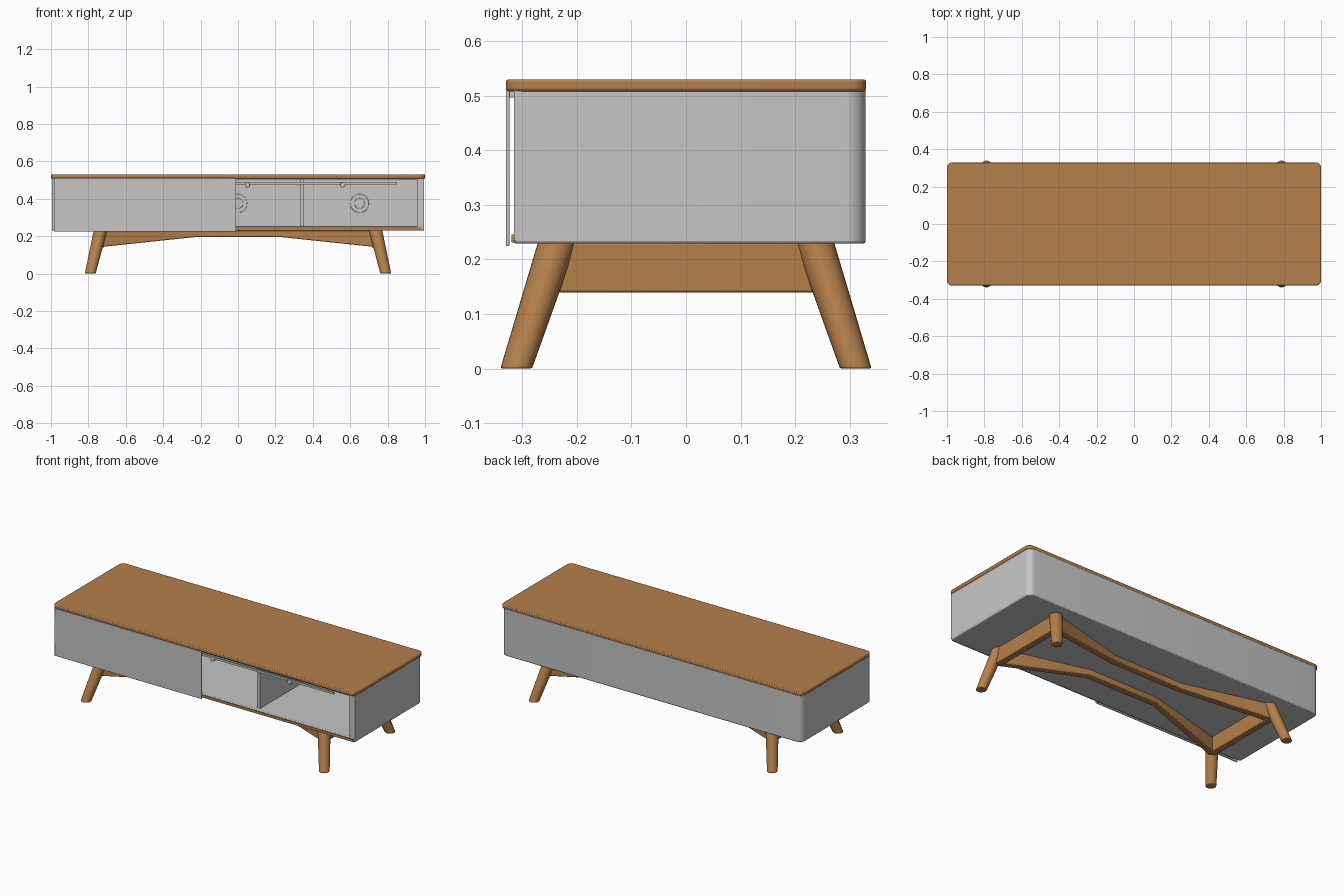
import bpy, bmesh, math
from mathutils import Vector

old = bpy.data.objects.get("Cube")
if old:
    bpy.data.objects.remove(old, do_unlink=True)


def material(name, rgb):
    m = bpy.data.materials.new(name)
    m.use_nodes = True
    m.diffuse_color = (*rgb, 1)
    bsdf = m.node_tree.nodes["Principled BSDF"]
    bsdf.inputs["Base Color"].default_value = (*rgb, 1)
    bsdf.inputs["Roughness"].default_value = 0.6
    return m


wood = material("warm wood", (0.46, 0.215, 0.07))
grey = material("light grey lacquer", (0.57, 0.56, 0.56))
made = []


def finish(name, bm, mat, bevel=0.0):
    bmesh.ops.recalc_face_normals(bm, faces=bm.faces)
    mesh = bpy.data.meshes.new(name)
    bm.to_mesh(mesh)
    bm.free()
    ob = bpy.data.objects.new(name, mesh)
    bpy.context.collection.objects.link(ob)
    mesh.materials.append(mat)
    if bevel:
        mod = ob.modifiers.new("soft edges", "BEVEL")
        mod.width, mod.segments, mod.limit_method = bevel, 2, "ANGLE"
        mod.angle_limit = math.radians(40)
    made.append(ob)
    return ob


def box(name, lo, hi, mat, bevel=0.0):
    bm = bmesh.new()
    bmesh.ops.create_cube(bm, size=1)
    lo, hi = Vector(lo), Vector(hi)
    for v in bm.verts:
        v.co = (lo + hi) / 2 + v.co * (hi - lo)
    return finish(name, bm, mat, bevel)


def prism(name, outline, z0, z1, mat, bevel=0.0):
    bm = bmesh.new()
    face = bm.faces.new([bm.verts.new((x, y, z0)) for x, y in outline])
    ext = bmesh.ops.extrude_face_region(bm, geom=[face])
    for v in ext["geom"]:
        if isinstance(v, bmesh.types.BMVert):
            v.co.z = z1
    return finish(name, bm, mat, bevel)


def corner(cx, cy, r, start, steps=6):
    angles = [math.radians(start + 90 * i / steps) for i in range(steps + 1)]
    return [(cx + r * math.cos(a), cy + r * math.sin(a)) for a in angles]


def footprint(w, front, back, rf, rb):
    return (corner(w - rb, back - rb, rb, 0) + corner(rb - w, back - rb, rb, 90)
            + corner(rf - w, front + rf, rf, 180) + corner(w - rf, front + rf, rf, 270))


def beam(name, stations, thick, top):
    # stations hold x, y and the height of the lower edge
    bm = bmesh.new()
    rings = []
    for x, y, z in stations:
        ox, oy = thick[0] / 2, thick[1] / 2
        rings.append([bm.verts.new(c) for c in (
            (x - ox, y - oy, z), (x + ox, y + oy, z),
            (x + ox, y + oy, top), (x - ox, y - oy, top))])
    for a, b in zip(rings, rings[1:]):
        for i in range(4):
            j = (i + 1) % 4
            bm.faces.new((a[i], a[j], b[j], b[i]))
    bm.faces.new(rings[0])
    bm.faces.new(rings[-1][::-1])
    return finish(name, bm, wood, 0.004)


# Table top
prism("table_top", footprint(1.0, -0.33, 0.33, 0.03, 0.03), 0.508, 0.53, wood, 0.005)

# Cabinet: floor, ceiling and one bent wall with round back corners
W, FRONT, BACK, T = 0.995, -0.315, 0.329, 0.035
base = footprint(W, FRONT, BACK, 0.008, 0.036)
prism("cabinet_floor", base, 0.229, 0.253, grey, 0.005)
prism("cabinet_ceiling", base, 0.499, 0.51, grey)
inner = W - T
wall = ([(W, FRONT)] + corner(W - 0.036, BACK - 0.036, 0.036, 0)
        + corner(0.036 - W, BACK - 0.036, 0.036, 90)
        + [(-W, FRONT), (-inner, FRONT), (-inner, BACK - T), (inner, BACK - T), (inner, FRONT)])
prism("cabinet_wall", wall, 0.235, 0.51, grey)
for side, name in ((1, "left"), (-1, "right")):
    box(name + "_divider", (side * 0.342 - 0.011, -0.295, 0.25),
        (side * 0.342 + 0.011, 0.3, 0.5), grey)

# Sliding door, its rail, rollers and the wooden track below
box("sliding_door", (-0.985, -0.33, 0.225), (-0.01, -0.323, 0.51), grey, 0.002)
box("door_top_runner", (-0.98, -0.325, 0.497), (-0.015, -0.31, 0.508), grey)
box("door_rail", (-0.95, -0.312, 0.477), (0.85, -0.302, 0.489), grey)
box("door_track", (-0.95, -0.32, 0.231), (0.985, -0.314, 0.246), wood)


def disc(name, x, y, z, r, depth, mat=grey):
    bm = bmesh.new()
    bmesh.ops.create_cone(bm, cap_ends=True, segments=24, radius1=r, radius2=r, depth=depth)
    for v in bm.verts:
        v.co = (v.co.x + x, v.co.z + y, v.co.y + z)
    return finish(name, bm, mat, 0.002)


for i, x in enumerate((-0.56, -0.05, 0.05, 0.56)):
    disc(f"rail_roller_{i + 1}", x, -0.307, 0.474, 0.014, 0.014)

# Round cable covers on the back panel
for i, x in enumerate((-0.65, 0, 0.65)):
    y = BACK - T
    disc(f"cable_cover_{i + 1}", x, y, 0.375, 0.05, 0.016)
    disc(f"cable_cover_centre_{i + 1}", x, y - 0.008, 0.375, 0.028, 0.012)
    box(f"cable_cover_bar_{i + 1}", (x - 0.02, y - 0.02, 0.371), (x + 0.02, y, 0.379), grey)
    box(f"cable_cover_post_{i + 1}", (x - 0.004, y - 0.02, 0.355), (x + 0.004, y, 0.395), grey)


# Splayed round legs with flat feet
def leg(name, sx, sy):
    bm = bmesh.new()
    bmesh.ops.create_cone(bm, cap_ends=True, segments=24, radius1=0.029, radius2=0.036, depth=1)
    for v in bm.verts:
        t = v.co.z + 0.5
        v.co = (v.co.x + sx * (0.79 - 0.055 * t), v.co.y + sy * (0.311 - 0.076 * t), 0.232 * t)
    finish(name, bm, wood, 0.004)


for sx, side in ((1, "left"), (-1, "right")):
    for sy, end in ((1, "back"), (-1, "front")):
        leg(f"{end}_{side}_leg", sx, sy)
    # Cross rail between the front and back legs
    beam(f"{side}_cross_rail", [(sx * 0.735, -0.24, 0.14), (sx * 0.735, 0.24, 0.14)],
         (0.04, 0), 0.231)

# Long rails pinched towards the middle
for sy, end in ((1, "back"), (-1, "front")):
    beam(f"{end}_long_rail",
         [(-0.735, sy * 0.235, 0.142), (-0.23, sy * 0.1, 0.195),
          (0.23, sy * 0.1, 0.195), (0.735, sy * 0.235, 0.142)], (0, 0.04), 0.231)

# Smooth shading with sharp edges kept
bpy.ops.object.select_all(action="DESELECT")
for ob in made:
    ob.select_set(True)
bpy.context.view_layer.objects.active = made[0]
bpy.ops.object.shade_smooth_by_angle(angle=math.radians(35))
